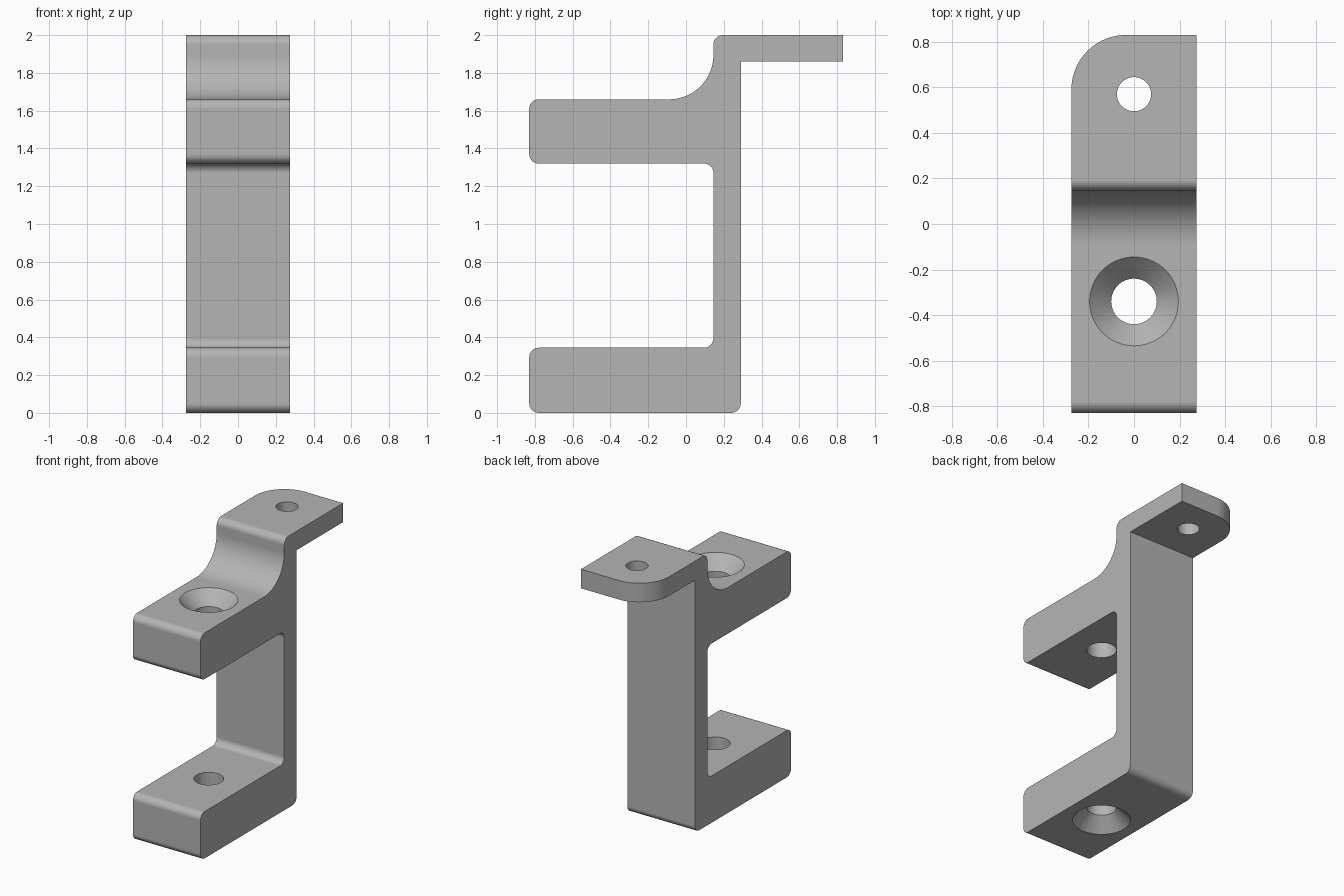
import bpy, bmesh, math
from mathutils import Vector

cube = bpy.data.objects.get("Cube")
if cube:
    bpy.data.objects.remove(cube, do_unlink=True)

HALF = 0.275   # half width
R = 0.05       # edge rounding

metal = bpy.data.materials.new("plain grey")
metal.use_nodes = True
grey = (0.46, 0.46, 0.46, 1)
metal.diffuse_color = grey
metal.node_tree.nodes["Principled BSDF"].inputs["Base Color"].default_value = grey


def rounded(corners):
    """Turn (a, b, radius) corners into an outline with tangent arcs."""
    outline = []
    for i, (a, b, r) in enumerate(corners):
        p = Vector((a, b))
        if r == 0:
            outline.append(p)
            continue
        u = (Vector(corners[i - 1][:2]) - p).normalized()
        v = (Vector(corners[(i + 1) % len(corners)][:2]) - p).normalized()
        centre = p + (u + v) * r          # all corners are square
        steps = 8 if r <= R else 20
        for k in range(steps + 1):
            t = k / steps * math.pi / 2
            outline.append(centre - v * r * math.cos(t) - u * r * math.sin(t))
    return outline


def prism(name, points, offset):
    """Extrude a closed 3D outline along an offset."""
    bm = bmesh.new()
    face = bm.faces.new([bm.verts.new(p) for p in points])
    top = bmesh.ops.extrude_face_region(bm, geom=[face])["geom"]
    bmesh.ops.translate(bm, vec=offset, verts=[g for g in top if isinstance(g, bmesh.types.BMVert)])
    return finish(name, bm)


def lathe(name, rings, x, y, sides=64):
    """Solid of revolution about a vertical axis from (radius, z) rings."""
    bm = bmesh.new()
    loops = [[bm.verts.new((x + r * math.cos(k * math.tau / sides),
                            y + r * math.sin(k * math.tau / sides), z))
              for k in range(sides)] for r, z in rings]
    for lo, hi in zip(loops, loops[1:]):
        for k in range(sides):
            n = (k + 1) % sides
            bm.faces.new((lo[k], lo[n], hi[n], hi[k]))
    bm.faces.new(loops[0])
    bm.faces.new(loops[-1])
    return finish(name, bm)


def finish(name, bm):
    bmesh.ops.recalc_face_normals(bm, faces=bm.faces)
    mesh = bpy.data.meshes.new(name)
    bm.to_mesh(mesh)
    bm.free()
    mesh.materials.append(metal)
    obj = bpy.data.objects.new(name, mesh)
    bpy.context.collection.objects.link(obj)
    return obj


# Bracket body: side profile (y, z, radius) extruded across the width
profile = rounded([
    (-0.83, 0, R), (0.29, 0, R), (0.29, 1.86, 0), (0.83, 1.86, 0),
    (0.83, 2, 0), (0.145, 2, R), (0.145, 1.66, 0.235), (-0.83, 1.66, R),
    (-0.83, 1.32, R), (0.145, 1.32, R), (0.145, 0.345, R), (-0.83, 0.345, R)])
bracket = prism("bracket", [(-HALF, p.x, p.y) for p in profile], (2 * HALF, 0, 0))

# Cutter for the rounded tab corner
tab_r = 0.24
arc = [(-HALF + tab_r * (1 - math.cos(t)), 0.83 - tab_r * (1 - math.sin(t)))
       for t in (k / 24 * math.pi / 2 for k in range(25))]
outside = [(arc[-1][0], 0.95), (-0.4, 0.95), (-0.4, arc[0][1])]
cutters = [prism("corner_cutter", [(x, y, 1.7) for x, y in arc + outside], (0, 0, 0.5))]

# Screw hole cutters: countersunk from above, from below, and a plain one
hole, sink = 0.1, 0.095
cutters += [
    lathe("upper_hole_cutter", [(hole, 1.2), (hole, 1.66 - sink), (hole + sink + 0.05, 1.71)], 0, -0.34),
    lathe("lower_hole_cutter", [(hole + sink + 0.05, -0.05), (hole, sink), (hole, 0.5)], 0, -0.34),
    lathe("tab_hole_cutter", [(0.075, 1.75), (0.075, 2.1)], 0, 0.57)]

bpy.ops.object.select_all(action='DESELECT')
bpy.context.view_layer.objects.active = bracket
bracket.select_set(True)
for cutter in cutters:
    cutter.hide_render = True
    mod = bracket.modifiers.new("cut", 'BOOLEAN')
    mod.operation = 'DIFFERENCE'
    mod.solver = 'EXACT'
    mod.object = cutter
    bpy.ops.object.modifier_apply(modifier=mod.name)
    bpy.data.objects.remove(cutter, do_unlink=True)

# Smooth the fillets and holes, keep the flats flat
bpy.ops.object.shade_smooth_by_angle(angle=math.radians(30))
weighted = bracket.modifiers.new("weighted_normals", 'WEIGHTED_NORMAL')
weighted.keep_sharp = True
